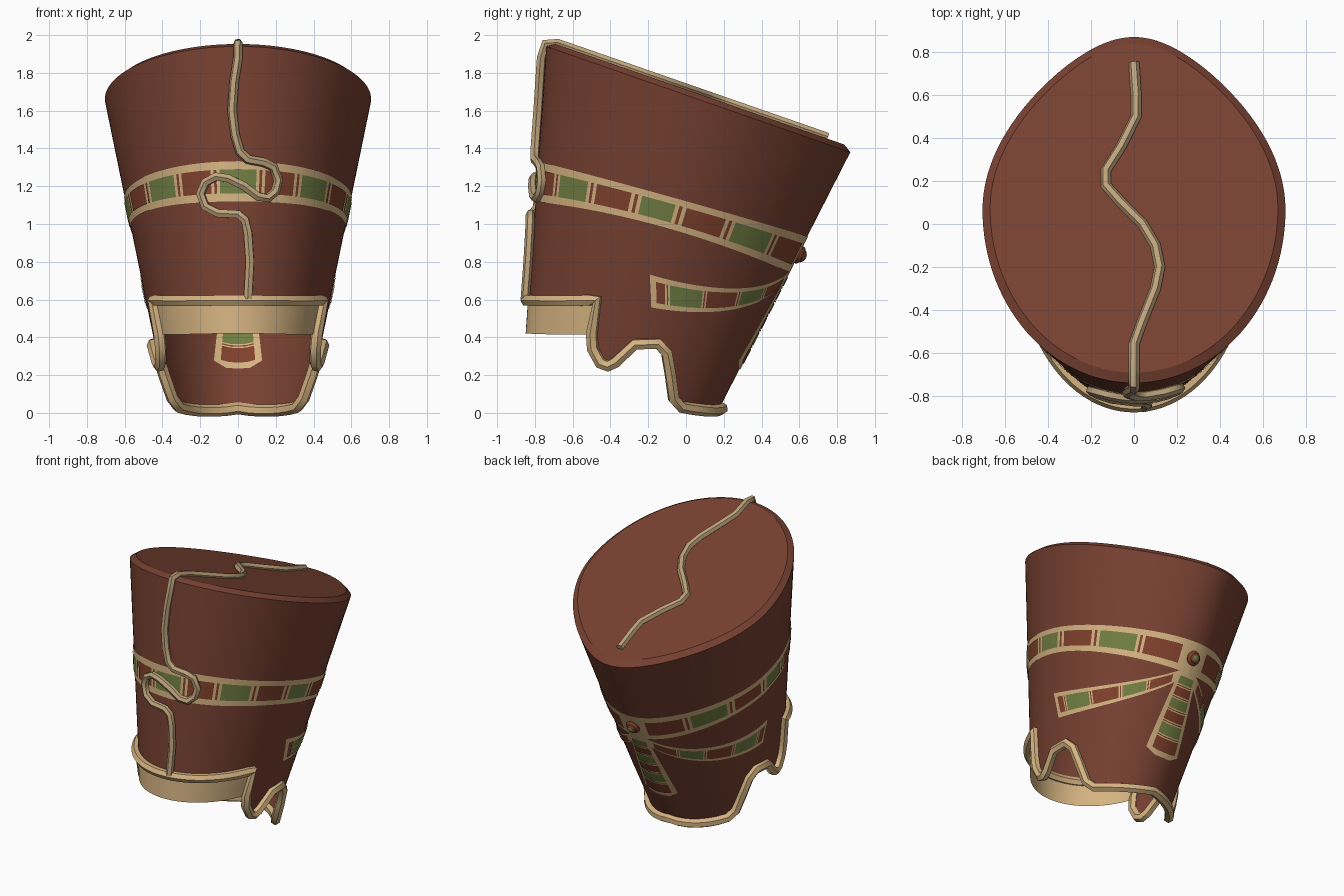
import bpy, bmesh, math
from mathutils import Vector

cube = bpy.data.objects.get("Cube")
if cube:
    bpy.data.objects.remove(cube, do_unlink=True)


def material(name, color):
    m = bpy.data.materials.new(name)
    m.use_nodes = True
    m.diffuse_color = (*color, 1)
    m.node_tree.nodes["Principled BSDF"].inputs["Base Color"].default_value = (*color, 1)
    return m


BROWN = material("red brown", (0.185, 0.052, 0.031))
TAN = material("pale gold", (0.66, 0.45, 0.22))
RED = material("panel red", (0.215, 0.052, 0.025))
GREEN = material("panel green", (0.165, 0.21, 0.055))
DULL = material("dull gold", (0.52, 0.37, 0.2))
PAINTS = [TAN, RED, GREEN]


# Crown surface: tilted ovals widening upward; angle 0 is the front, v runs up
def lerp(a, b, t):
    return a + (b - a) * t


def section(v):
    front = Vector((0, lerp(-0.845, -0.74, v), lerp(0.42, 1.94, v)))
    back = Vector((0, lerp(0.18, 0.87, v), lerp(0.03, 1.38, v)))
    return (front + back) / 2, (front - back) / 2, lerp(0.41, 0.705, v)


def surf(deg, v, off=0.0):
    def raw(d, w):
        c, axis, half = section(w)
        a = math.radians(d)
        egg = 1 - 0.28 * max(0, w) * min(0, math.cos(a)) ** 2
        return c + axis * math.cos(a) + Vector((half * egg * math.sin(a), 0, 0))
    p = raw(deg, v)
    if off:
        du = raw(deg + 1, v) - raw(deg - 1, v)
        dv = raw(deg, v + 0.01) - raw(deg, v - 0.01)
        p = p + du.cross(dv).normalized() * off
    return p


def locate_side(y, z):
    v = 0.2
    for _ in range(30):
        c, axis, _h = section(v)
        cos = max(-1, min(1, (y - c.y) / axis.y))
        v += (z - c.z - axis.z * cos) / 1.6
    return math.degrees(math.acos(cos)), v


def locate_front(x, z):
    v = 0.5
    for _ in range(30):
        c, axis, half = section(v)
        a = math.asin(x / half)
        v += (z - c.z - axis.z * math.cos(a)) / 1.6
    return math.degrees(a), v


def finish(bm, name, mats, smooth=True):
    me = bpy.data.meshes.new(name)
    bm.to_mesh(me)
    bm.free()
    ob = bpy.data.objects.new(name, me)
    bpy.context.collection.objects.link(ob)
    for m in mats:
        me.materials.append(m)
    if smooth:
        bpy.ops.object.select_all(action='DESELECT')
        bpy.context.view_layer.objects.active = ob
        ob.select_set(True)
        bpy.ops.object.shade_smooth_by_angle(angle=math.radians(30))
    return ob


def grid(bm, fn, off, na, nb, mat=0):
    """Lay a patch over the crown; fn maps a, b in 0..1 to angle and v."""
    rows = [[bm.verts.new(surf(*fn(i / na, j / nb), off)) for j in range(nb + 1)]
            for i in range(na + 1)]
    mid = fn(0.5, 0.5)
    out = surf(*mid, 0.1) - surf(*mid)
    for r, s in zip(rows, rows[1:]):
        for j in range(nb):
            f = bm.faces.new((r[j], r[j + 1], s[j + 1], s[j]))
            f.material_index = mat
            f.normal_update()
            if f.normal.dot(out) * (1 if off >= 0 else -1) < 0:
                f.normal_flip()


def tube(name, points, radius, mat, closed=False):
    cu = bpy.data.curves.new(name, 'CURVE')
    cu.dimensions = '3D'
    cu.bevel_depth = radius
    cu.bevel_resolution = 1
    cu.use_fill_caps = True
    sp = cu.splines.new('POLY')
    sp.points.add(len(points) - 1)
    for q, p in zip(sp.points, points):
        q.co = (*p, 1)
    sp.use_cyclic_u = closed
    ob = bpy.data.objects.new(name, cu)
    bpy.context.collection.objects.link(ob)
    cu.materials.append(mat)
    bpy.ops.object.select_all(action='DESELECT')
    bpy.context.view_layer.objects.active = ob
    ob.select_set(True)
    bpy.ops.object.convert(target='MESH')
    bpy.ops.object.shade_smooth_by_angle(angle=math.radians(50))


# Lower outline: brow, ear notch and nape
brow = [(d, lerp(0.115, 0.205, (d / 68) ** 2)) for d in range(0, 69, 4)]
notch = [locate_side(y, z) for y, z in (
    (-0.495, 0.42), (-0.49, 0.34), (-0.45, 0.265), (-0.41, 0.25), (-0.37, 0.27),
    (-0.27, 0.365), (-0.15, 0.37), (-0.105, 0.32), (-0.085, 0.2), (-0.07, 0.08),
    (-0.03, 0.035))]
last, nape = notch[-1]
outline = brow + notch + [(lerp(last, 180, i / 6), lerp(nape, 0.0, i / 6)) for i in range(1, 7)]


def low(deg):
    deg = abs(deg)
    for (a, va), (b, vb) in zip(outline, outline[1:]):
        if deg <= b and b > a:
            return lerp(va, vb, max(0, (deg - a) / (b - a)))
    return outline[-1][1]


# Crown body with a chamfered lid
bm = bmesh.new()
N = 120


def body(a, b):
    deg = lerp(-180, 180, a)
    return deg, lerp(low(deg), 1, b)


grid(bm, body, 0, N, 4)
lift = Vector((0, 0.3, 1)).normalized() * 0.028
centre = section(1)[0]
angles = [360 * i / N - 180 for i in range(N)]
rim = [bm.verts.new(surf(d, 1)) for d in angles]
lid = [bm.verts.new(centre + (surf(d, 1) - centre) * 0.95 + lift) for d in angles]
for i in range(N):
    j = (i + 1) % N
    bm.faces.new((rim[i], rim[j], lid[j], lid[i]))
bm.faces.new(lid)
bmesh.ops.remove_doubles(bm, verts=bm.verts, dist=0.0005)
bmesh.ops.recalc_face_normals(bm, faces=bm.faces)
finish(bm, "crown_body", [BROWN])

# Brow band below the front edge
bm = bmesh.new()


def brow_band(a, b):
    deg = lerp(-68, 68, a)
    return deg, lerp(0.08 * (deg / 68) ** 2, low(deg), b)


grid(bm, brow_band, 0.004, 32, 1)
finish(bm, "brow_band", [TAN])

# Rounded edge trim all the way round
edge = outline + [(-d, v) for d, v in outline[-2:0:-1]]
tube("edge_trim", [surf(d, v, 0.012) for d, v in edge], 0.032, TAN, True)


# Painted strips: a gold ground, alternating panels and fine red lines
def strip(bm, fn, cuts, first, gap, margin, na, both=False):
    for sign in (1, -1):
        grid(bm, fn, 0.004 * sign, na, 4, 0)
        for i, (p, q) in enumerate(zip(cuts, cuts[1:])):
            def panel(a, b):
                return fn(lerp(p + gap, q - gap, a), lerp(margin, 1 - margin, b))
            grid(bm, panel, 0.008 * sign, 6, 4, 2 if (i + first) % 2 else 1)
        for c in cuts[1:-1]:
            def line(a, b):
                return fn(c + gap * 0.3 * (2 * a - 1), lerp(margin, 1 - margin, b))
            grid(bm, line, 0.008 * sign, 1, 4, 1)


def band(a, b):
    deg = lerp(-180, 180, a)
    c, c2 = math.cos(math.radians(deg)), math.cos(math.radians(2 * deg))
    return deg, lerp(0.5125 - 0.035 * c - 0.0175 * c2, 0.6375 - 0.035 * c - 0.0025 * c2, b)


bm = bmesh.new()
half = [12, 33, 55, 76, 95, 117, 142, 171]
cuts = [0.5 + d / 360 for d in [-d for d in reversed(half)] + half]
strip(bm, band, cuts, 0, 0.0065, 0.2, 96)
finish(bm, "panel_band", PAINTS)

# Side ribbons sweeping forward from the clasp
for side, label in ((1, "left"), (-1, "right")):
    def ribbon(a, b):
        mid = 0.3 + 0.07 * a + 0.145 * a * a
        wide = 0.054 - 0.03 * a
        return side * (lerp(90, 174, a) + 5 * (1 - b) * (1 - a)), mid + wide * (2 * b - 1)
    bm = bmesh.new()
    strip(bm, ribbon, [0.02, 0.1, 0.32, 0.54, 0.74, 0.94], 0, 0.014, 0.17, 32)
    finish(bm, label + "_ribbon", PAINTS)


# Back pendant with a rounded foot
def pendant(a, b):
    s = 2 * b - 1
    return 180 + s * lerp(17, 8, a), lerp(0.15, 0.53, a) + 0.025 * s ** 4 * (1 - a)


bm = bmesh.new()
strip(bm, pendant, [0.04, 0.23, 0.4, 0.55, 0.7, 0.84, 0.97], 0, 0.02, 0.13, 12)
finish(bm, "back_pendant", PAINTS)

# Round clasp at the back
out = (surf(180, 0.6, 0.1) - surf(180, 0.6)).normalized()
for name, r, off, mat in (("clasp", 0.05, 0.008, RED), ("clasp_ring", 0.034, 0.026, BROWN),
                          ("clasp_stone", 0.024, 0.034, GREEN)):
    bm = bmesh.new()
    bmesh.ops.create_uvsphere(bm, u_segments=12, v_segments=8, radius=r)
    bmesh.ops.scale(bm, vec=(1, 1, 0.5), verts=bm.verts)
    ob = finish(bm, name, [mat])
    ob.rotation_euler = out.to_track_quat('Z', 'Y').to_euler()
    ob.location = surf(180, 0.6, off)

# Serpent: up the front in a double loop, then winding over the lid
front_path = [(0.05, 0.6), (0.06, 0.8), (0.05, 0.95), (0.035, 1.02), (0, 1.05), (-0.1, 1.055),
              (-0.165, 1.09), (-0.19, 1.16), (-0.165, 1.22), (-0.11, 1.25), (-0.05, 1.24),
              (0.03, 1.2), (0.1, 1.145), (0.15, 1.135), (0.19, 1.17), (0.205, 1.23),
              (0.18, 1.3), (0.13, 1.325), (0.05, 1.34), (0.01, 1.38), (-0.015, 1.47),
              (-0.03, 1.6), (-0.02, 1.75), (0, 1.88)]
top_path = [(0, -0.68), (0, -0.56), (0.04, -0.45), (0.1, -0.3), (0.12, -0.2), (0.1, -0.1),
            (0.04, 0), (-0.06, 0.1), (-0.13, 0.18), (-0.13, 0.25), (-0.06, 0.36),
            (0.01, 0.5), (0.01, 0.6), (0, 0.75)]
slope = (1.38 - 1.94) / (0.87 + 0.74)
path = [surf(*locate_front(x, z), 0.022) for x, z in front_path]
path.append(Vector((0, -0.745, 1.955)))
path += [Vector((x, y, 1.94 + slope * (y + 0.74) + 0.038)) for x, y in top_path]
tube("serpent", path, 0.025, DULL)
